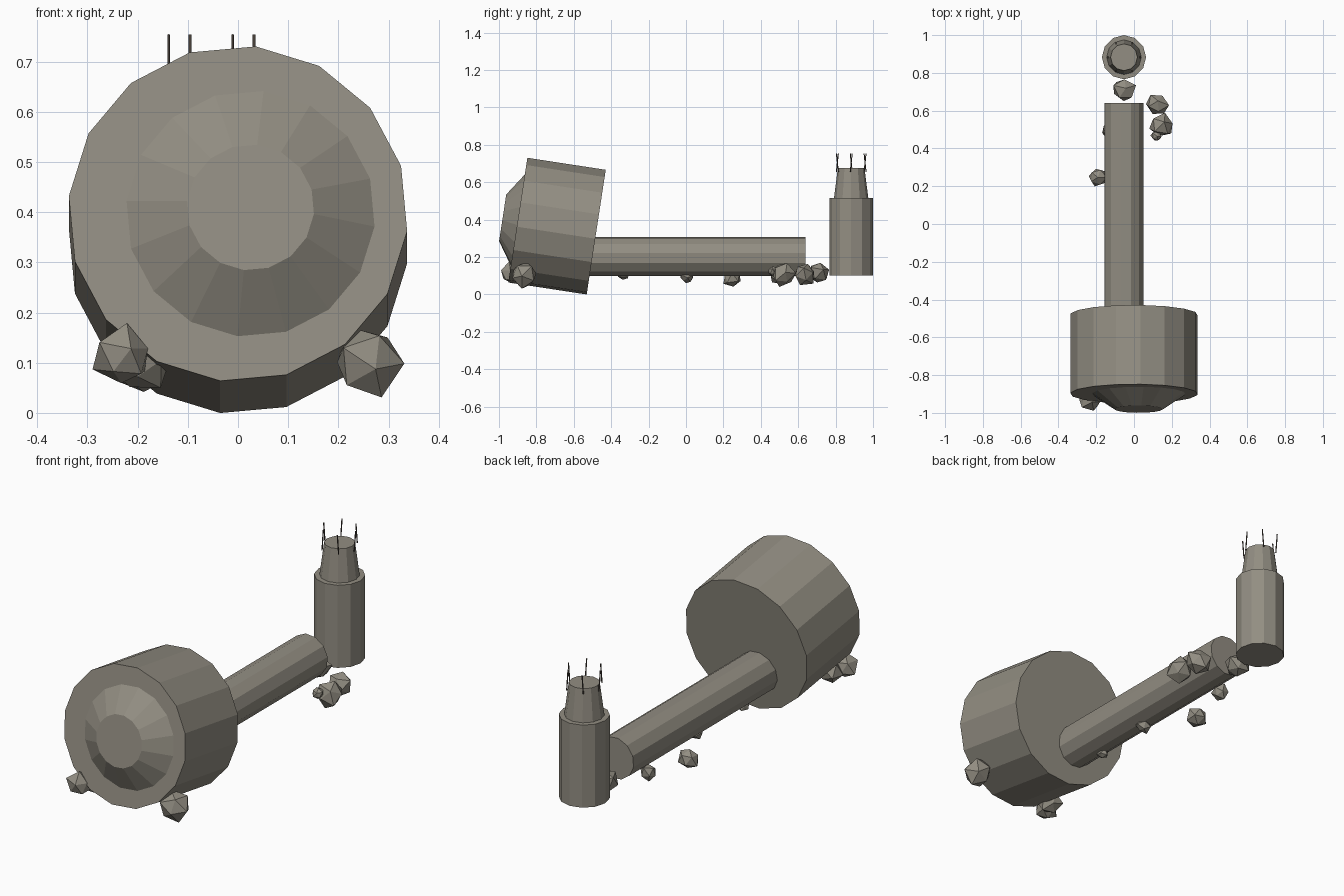
import bpy, bmesh, math, random
from mathutils import Matrix, Vector

if "Cube" in bpy.data.objects:
    bpy.data.objects.remove(bpy.data.objects["Cube"])

random.seed(4)


def material(name, rgb):
    m = bpy.data.materials.new(name)
    m.diffuse_color = (*rgb, 1)
    m.use_nodes = True
    m.node_tree.nodes["Principled BSDF"].inputs["Base Color"].default_value = m.diffuse_color
    return m


METAL = material("warm grey", (0.29, 0.27, 0.225))
WIRE = material("dark brown", (0.10, 0.08, 0.065))


def add_object(name, bm, mat, matrix=Matrix.Identity(4)):
    bmesh.ops.recalc_face_normals(bm, faces=bm.faces[:])
    bm.transform(matrix)
    mesh = bpy.data.meshes.new(name)
    bm.to_mesh(mesh)
    bm.free()
    mesh.materials.append(mat)
    obj = bpy.data.objects.new(name, mesh)
    bpy.context.collection.objects.link(obj)
    return obj


def frustum(name, r1, r2, height, sides, base, tilt=0, turn=0, mat=METAL):
    """Capped faceted cone, grown from its base point along local z, tilted about x."""
    bm = bmesh.new()
    bmesh.ops.create_cone(bm, cap_ends=True, segments=sides,
                          radius1=r1, radius2=r2, depth=height)
    m = (Matrix.Translation(base) @ Matrix.Rotation(math.radians(tilt), 4, 'X')
         @ Matrix.Translation((0, 0, height / 2))
         @ Matrix.Rotation(math.radians(turn), 4, 'Z'))
    return add_object(name, bm, mat, m)


# Tilted drum with a raised tapered nozzle on its front face
TILT = 81.3
axis = Matrix.Rotation(math.radians(TILT), 3, 'X') @ Vector((0, 0, 1))
drum_back = Vector((0, -0.48, 0.333))
frustum("drum", 0.339, 0.339, 0.424, 16, drum_back, TILT, -6)
nozzle_base = drum_back + axis * 0.423 + Vector((0.025, 0, 0))
frustum("drum_nozzle", 0.25, 0.127, 0.083, 16, nozzle_base, TILT, -6)

# Long pipe joining the back of the drum
frustum("pipe", 0.105, 0.105, 1.24, 12, (-0.053, 0.64, 0.203), 90, 10)

# Upright tank with a narrower tapered neck
TX, TY = -0.053, 0.883
frustum("tank", 0.117, 0.117, 0.415, 12, (TX, TY, 0.1))
frustum("tank_neck", 0.092, 0.071, 0.163, 12, (TX, TY, 0.514))

# Ring of thin rods around the neck, leaning to and fro
for i in range(6):
    a = math.radians(60 * i)
    lean = 6 if i % 2 else -6
    frustum("rod_%d" % (i + 1), 0.003, 0.003, 0.1, 5,
            (TX + 0.085 * math.cos(a),
             TY + 0.074 * (math.sin(a) / 0.866) + 0.05 * math.sin(math.radians(lean)),
             0.655), lean, 0, WIRE)

# Scattered faceted rocks: x, y, z, radius
ROCKS = [
    (-0.228, -0.935, 0.11, 0.064), (-0.195, -0.865, 0.10, 0.06),
    (0.255, -0.865, 0.10, 0.072),
    (-0.052, 0.71, 0.115, 0.066), (0.125, 0.632, 0.11, 0.066),
    (0.148, 0.52, 0.105, 0.064), (0.12, 0.465, 0.125, 0.032),
    (-0.19, 0.25, 0.09, 0.056), (-0.135, 0.49, 0.095, 0.045),
    (-0.055, 0.005, 0.095, 0.038), (-0.085, -0.335, 0.105, 0.03),
]
for i, (x, y, z, r) in enumerate(ROCKS):
    bm = bmesh.new()
    bmesh.ops.create_icosphere(bm, subdivisions=1, radius=r)
    for v in bm.verts:
        v.co *= random.uniform(0.78, 1.12)
    spin = Matrix.Rotation(random.uniform(0, 6.28), 4,
                           Vector((random.uniform(-1, 1), random.uniform(-1, 1), 0.5)))
    add_object("rock_%d" % (i + 1), bm, METAL, Matrix.Translation((x, y, z)) @ spin)
